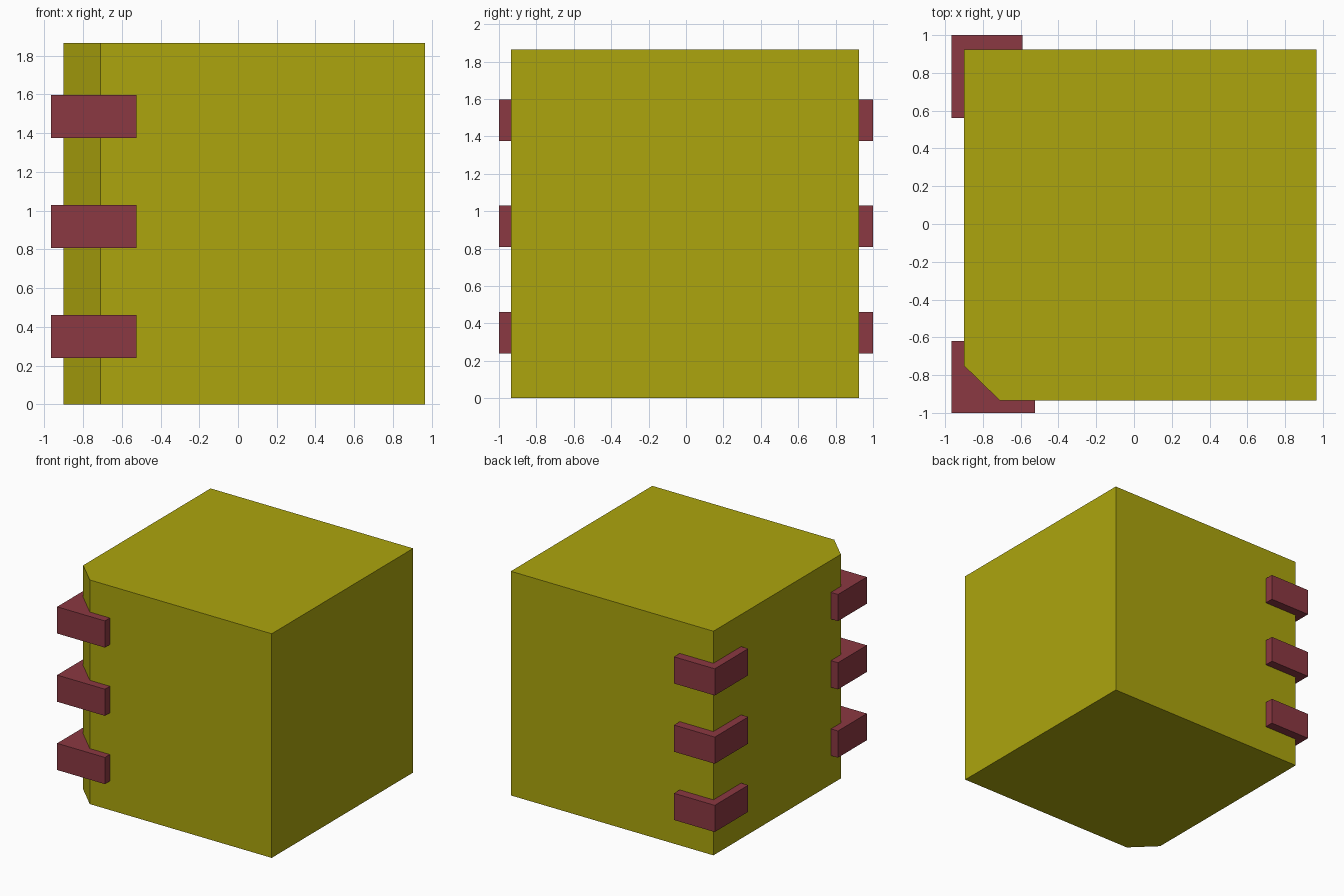
import bpy, bmesh

if "Cube" in bpy.data.objects:
    bpy.data.objects.remove(bpy.data.objects["Cube"])


def material(name, color):
    m = bpy.data.materials.new(name)
    m.diffuse_color = (*color, 1)
    m.use_nodes = True
    m.node_tree.nodes["Principled BSDF"].inputs["Base Color"].default_value = m.diffuse_color
    return m


def prism(name, outline, z0, z1, mat):
    """Extrude a counter-clockwise plan outline from z0 to z1."""
    bm = bmesh.new()
    base = bm.faces.new([bm.verts.new((x, y, z0)) for x, y in outline])
    top = bmesh.ops.extrude_face_region(bm, geom=[base], use_keep_orig=True)
    verts = [g for g in top["geom"] if isinstance(g, bmesh.types.BMVert)]
    bmesh.ops.translate(bm, verts=verts, vec=(0, 0, z1 - z0))
    bmesh.ops.recalc_face_normals(bm, faces=bm.faces)
    mesh = bpy.data.meshes.new(name)
    bm.to_mesh(mesh)
    bm.free()
    mesh.materials.append(mat)
    obj = bpy.data.objects.new(name, mesh)
    bpy.context.collection.objects.link(obj)
    return obj


def rect(x0, x1, y0, y1):
    return [(x0, y0), (x1, y0), (x1, y1), (x0, y1)]


wall_mat = material("wall_yellow", (0.413, 0.376, 0.004))
brick_mat = material("brick_red", (0.258, 0.040, 0.054))

# Main block with one chamfered vertical corner
prism("wall_block",
      [(-0.71, -0.935), (0.965, -0.935), (0.965, 0.925),
       (-0.90, 0.925), (-0.90, -0.75)], 0, 1.865, wall_mat)

# Corner bricks, three per left-hand corner
for i in range(3):
    z = 0.24 + i * 0.568
    prism(f"front_corner_brick_{i + 1}", rect(-0.965, -0.525, -1.0, -0.62),
          z, z + 0.222, brick_mat)
    prism(f"back_corner_brick_{i + 1}", rect(-0.965, -0.59, 0.56, 1.0),
          z, z + 0.222, brick_mat)
